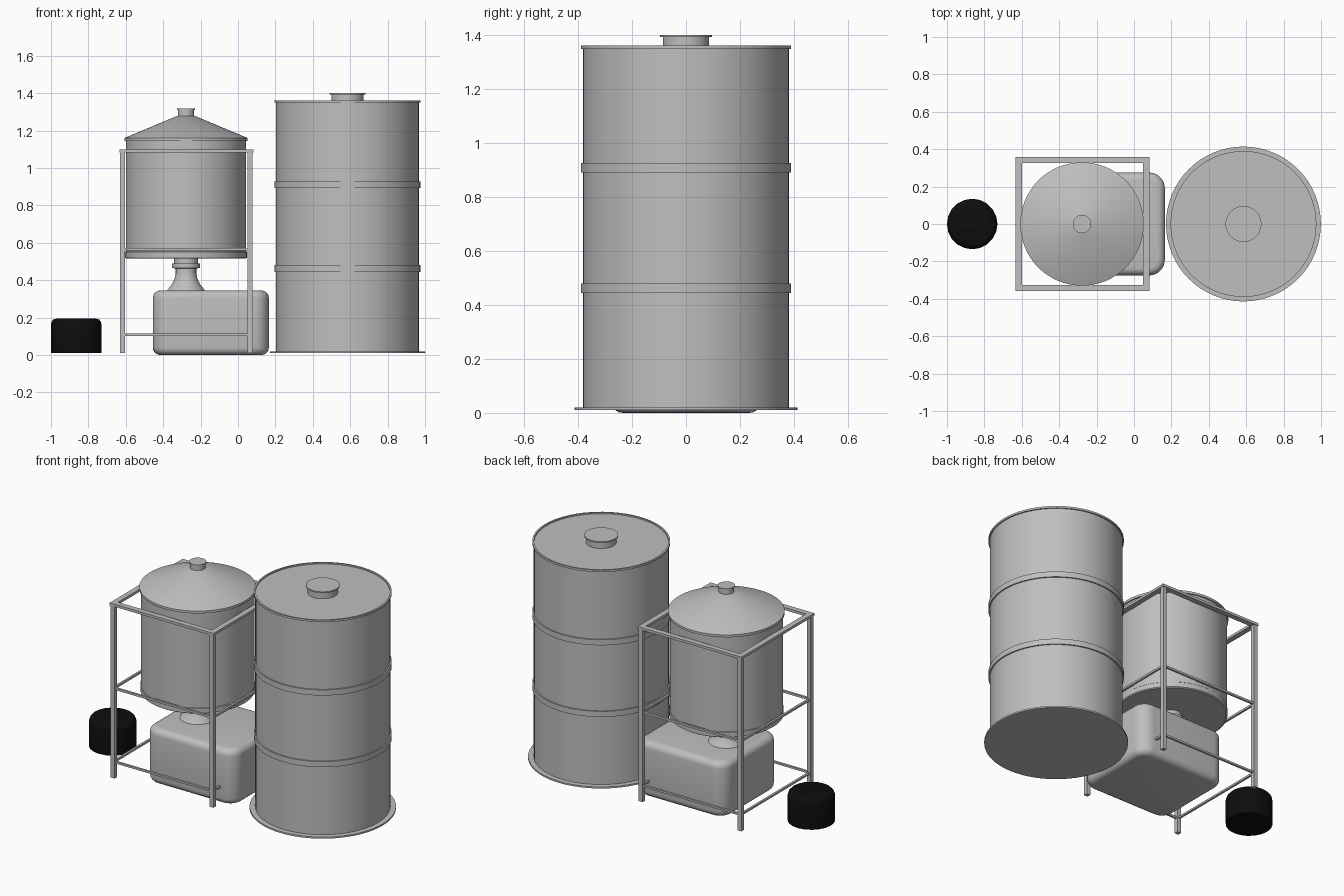
import bpy, bmesh, math
from mathutils import Vector

if "Cube" in bpy.data.objects:
    bpy.data.objects.remove(bpy.data.objects["Cube"], do_unlink=True)


def material(name, value):
    mat = bpy.data.materials.new(name)
    mat.use_nodes = True
    colour = (value, value, value, 1)
    mat.diffuse_color = colour
    mat.node_tree.nodes["Principled BSDF"].inputs["Base Color"].default_value = colour
    return mat


GREY = material("light grey", 0.52)
BLACK = material("black", 0.004)


def finish(name, bm, mat, smooth=True):
    bmesh.ops.recalc_face_normals(bm, faces=bm.faces)
    mesh = bpy.data.meshes.new(name)
    bm.to_mesh(mesh)
    bm.free()
    mesh.materials.append(mat)
    obj = bpy.data.objects.new(name, mesh)
    bpy.context.collection.objects.link(obj)
    if smooth:
        bpy.ops.object.select_all(action="DESELECT")
        obj.select_set(True)
        bpy.context.view_layer.objects.active = obj
        bpy.ops.object.shade_smooth_by_angle(angle=math.radians(35))
    return obj


def lathe(name, x, profile, mat=GREY, sides=64):
    """Spin a list of (radius, height) points about a vertical axis, closing both ends."""
    bm = bmesh.new()
    rings = []
    for r, z in profile:
        rings.append([bm.verts.new((x + r * math.cos(2 * math.pi * i / sides),
                                    r * math.sin(2 * math.pi * i / sides), z))
                      for i in range(sides)])
    for low, high in zip(rings, rings[1:]):
        for i in range(sides):
            j = (i + 1) % sides
            bm.faces.new((low[i], low[j], high[j], high[i]))
    bm.faces.new(rings[0][::-1])
    bm.faces.new(rings[-1])
    return finish(name, bm, mat)


def box(bm, low, high):
    low, high = Vector(low), Vector(high)
    verts = bmesh.ops.create_cube(bm, size=1)["verts"]
    bmesh.ops.scale(bm, vec=high - low, verts=verts)
    bmesh.ops.translate(bm, vec=(low + high) / 2, verts=verts)


# Large drum: body, recessed lid, hoops, foot flange and cap
DRUM_X = 0.585
lathe("drum_body", DRUM_X, [(0.382, 0.012), (0.382, 1.35), (0.39, 1.35),
                            (0.39, 1.362), (0.38, 1.362), (0.38, 1.354)])
lathe("drum_foot_flange", DRUM_X, [(0.414, 0.01), (0.414, 0.02)])
for name, z in (("lower", 0.445), ("upper", 0.892)):
    lathe("drum_hoop_" + name, DRUM_X, [(0.382, z), (0.39, z), (0.39, z + 0.035), (0.382, z + 0.035)])
lathe("drum_cap", DRUM_X, [(0.086, 1.35), (0.086, 1.394), (0.096, 1.394), (0.096, 1.402)])

# Small tank with conical roof
TANK_X = -0.278
lathe("tank_body", TANK_X, [(0.318, 0.515), (0.325, 0.52), (0.325, 0.55), (0.322, 0.553), (0.322, 1.145)])
lathe("tank_roof", TANK_X, [(0.33, 1.145), (0.33, 1.16), (0.046, 1.279)])
lathe("tank_cap", TANK_X, [(0.044, 1.27), (0.044, 1.31), (0.049, 1.31), (0.049, 1.317)])

# Container under the tank: rounded corners first, then softer top and bottom edges
bm = bmesh.new()
box(bm, (-0.455, -0.275, 0), (0.165, 0.275, 0.345))
upright = [e for e in bm.edges if abs(e.verts[0].co.z - e.verts[1].co.z) > 0.1]
bmesh.ops.bevel(bm, geom=upright, offset=0.085, segments=8, profile=0.5, affect="EDGES")
rims = [e for e in bm.edges if abs(e.verts[0].co.z - e.verts[1].co.z) < 0.01]
bmesh.ops.bevel(bm, geom=rims, offset=0.04, segments=5, profile=0.5, affect="EDGES")
finish("container", bm, GREY)

# Flared neck joining container and tank
lathe("container_neck", TANK_X, [(0.105, 0.34), (0.095, 0.353), (0.075, 0.378), (0.062, 0.405),
                                 (0.055, 0.435), (0.055, 0.462), (0.075, 0.466), (0.075, 0.488),
                                 (0.064, 0.49), (0.064, 0.517)], sides=40)

# Square stand: four posts, a top frame and two levels of rails
X0, X1, Y = -0.63, 0.078, 0.355
POST = 0.026
bm = bmesh.new()
for x in (X0, X1 - POST):
    for y in (-Y, Y - POST):
        box(bm, (x, y, 0.01), (x + POST, y + POST, 1.09))
finish("stand_posts", bm, GREY, False)


def square_ring(name, z0, z1, inset, width):
    bm = bmesh.new()
    a, b, c = X0 + inset, X1 - inset, Y - inset
    box(bm, (a, -c, z0), (b, -c + width, z1))
    box(bm, (a, c - width, z0), (b, c, z1))
    box(bm, (a, -c + width, z0), (a + width, c - width, z1))
    box(bm, (b - width, -c + width, z0), (b, c - width, z1))
    finish(name, bm, GREY, False)


square_ring("stand_top_frame", 1.084, 1.1, -0.004, 0.034)
square_ring("stand_middle_rails", 0.56, 0.573, 0.006, 0.013)
square_ring("stand_lower_rails", 0.102, 0.114, 0.006, 0.013)

# Small black canister
lathe("black_canister", -0.865, [(0.135, 0.01), (0.135, 0.165), (0.131, 0.18), (0.121, 0.191),
                                 (0.105, 0.195)], BLACK, 20)
